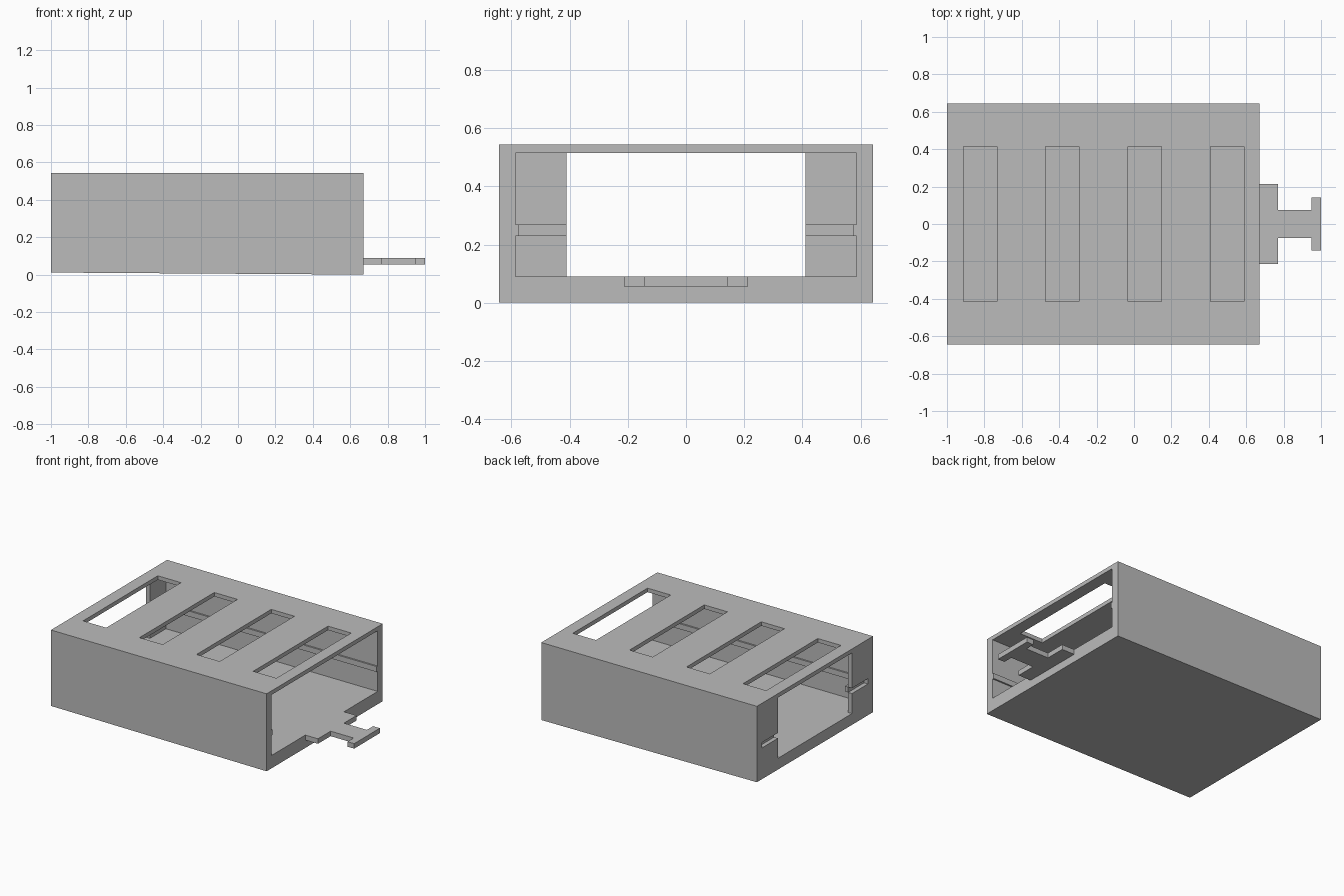
import bpy
import bmesh

cube = bpy.data.objects.get("Cube")
if cube:
    bpy.data.objects.remove(cube, do_unlink=True)

grey = bpy.data.materials.new("plain grey")
grey.use_nodes = True
colour = (0.5, 0.5, 0.5, 1)
grey.diffuse_color = colour
grey.node_tree.nodes["Principled BSDF"].inputs["Base Color"].default_value = colour


def prism(name, points, axis, low, high):
    """Extrude a closed outline along an axis; points fill the other two axes in order."""
    bm = bmesh.new()

    def place(p, depth):
        co = list(p)
        co.insert(axis, depth)
        return bm.verts.new(co)

    face = bm.faces.new([place(p, low) for p in points])
    ext = bmesh.ops.extrude_face_region(bm, geom=[face])
    for v in ext["geom"]:
        if isinstance(v, bmesh.types.BMVert):
            v.co[axis] = high
    bmesh.ops.recalc_face_normals(bm, faces=bm.faces)
    mesh = bpy.data.meshes.new(name)
    bm.to_mesh(mesh)
    bm.free()
    mesh.materials.append(grey)
    obj = bpy.data.objects.new(name, mesh)
    bpy.context.collection.objects.link(obj)
    return obj


def box(name, x, y, z):
    outline = [(x[0], y[0]), (x[1], y[0]), (x[1], y[1]), (x[0], y[1])]
    return prism(name, outline, 2, *z)


def cut(target, cutter):
    mod = target.modifiers.new("cut", "BOOLEAN")
    mod.operation = "DIFFERENCE"
    mod.solver = "EXACT"
    mod.object = cutter
    bpy.context.view_layer.objects.active = target
    bpy.ops.object.modifier_apply(modifier=mod.name)
    bpy.data.objects.remove(cutter, do_unlink=True)


BACK, MOUTH = -1.0, 0.672
WALL = 0.587
FLOOR, CEILING = 0.09, 0.515

# Housing, with a slightly tapered underside
side = [(BACK, 0.011), (MOUTH, 0), (MOUTH, 0.543), (BACK, 0.543)]
housing = prism("housing", side, 1, -0.643, 0.643)
cut(housing, box("tunnel_cutter", (-1.2, 1.2), (-WALL, WALL), (FLOOR, CEILING)))

# Four slots through the roof
for x in (-0.912, -0.474, -0.032, 0.408):
    cut(housing, box("slot_cutter", (x, x + 0.18), (-0.414, 0.414), (0.45, 0.7)))

# Wall rails and the two-part end flanges with a recessed strip between
for name, s in (("left", 1), ("right", -1)):
    def span(a, b):
        return sorted((s * a, s * b))
    box(name + "_rail", (-0.97, MOUTH), span(0.576, WALL), (0.23, 0.268))
    box(name + "_upper_flange", (BACK, -0.97), span(0.41, WALL), (0.268, CEILING))
    box(name + "_lower_flange", (BACK, -0.97), span(0.41, WALL), (FLOOR, 0.23))
    box(name + "_flange_strip", (-0.97, -0.945), span(0.41, WALL), (0.23, 0.268))

# Pull tab with a T-shaped end
half = [(MOUTH, 0.214), (0.77, 0.214), (0.77, 0.074),
        (0.948, 0.074), (0.948, 0.142), (1.0, 0.142)]
outline = half + [(x, -y) for x, y in reversed(half)]
prism("pull_tab", outline, 2, 0.055, FLOOR)
